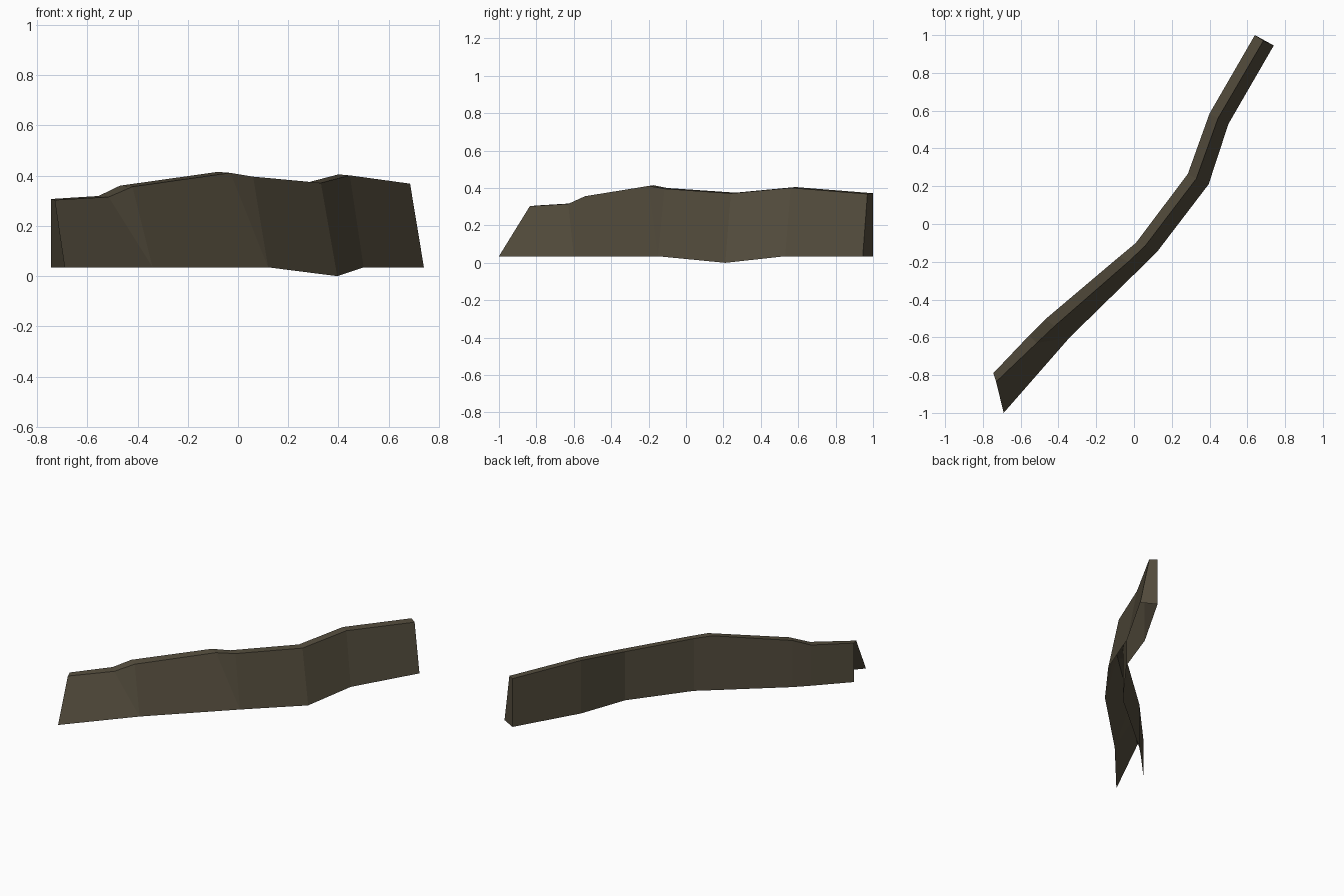
import bpy, bmesh

if "Cube" in bpy.data.objects:
    bpy.data.objects.remove(bpy.data.objects["Cube"])

# Stations along the wall: back edge xy, ridge xy, front foot xyz, top height
stations = [
    ((-.745, -.79), (-.73, -.835), (-.69, -1.0, .035), .307),
    ((-.555, -.59), (-.515, -.63), (-.34, -.60, .035), .319),
    ((-.47, -.505), (-.42, -.54), (-.34, -.60, .035), .360),
    ((-.08, -.175), (-.03, -.20), (.12, -.15, .035), .415),
    ((.01, -.10), (.06, -.115), (.12, -.15, .035), .400),
    ((.285, .265), (.33, .24), (.395, .21, 0.0), .375),
    ((.40, .585), (.445, .56), (.50, .53, .035), .405),
    ((.64, 1.0), (.685, .97), (.74, .945, .035), .372),
]
FOOT = .035

stone = bpy.data.materials.new("dark_olive_stone")
stone.diffuse_color = (.089, .074, .047, 1)
stone.use_nodes = True
stone.node_tree.nodes["Principled BSDF"].inputs["Base Color"].default_value = stone.diffuse_color

bm = bmesh.new()
rows = []
for back, ridge, front, top in stations:
    rows.append([bm.verts.new(p) for p in (
        (*back, FOOT), (*back, top), (*ridge, top - .004), front)])

# Back wall, narrow top and sloping front; underside and near end stay open
for a, b in zip(rows, rows[1:]):
    for i in range(3):
        bm.faces.new((a[i], a[i + 1], b[i + 1], b[i]))
# Closed far end
bm.faces.new(rows[-1])

# Shared front feet become fans
bmesh.ops.remove_doubles(bm, verts=bm.verts, dist=.0005)
bmesh.ops.recalc_face_normals(bm, faces=bm.faces)
# Make sure the top faces up
bm.normal_update()
if sum(f.normal.z * f.calc_area() for f in bm.faces) < 0:
    bmesh.ops.reverse_faces(bm, faces=bm.faces)

mesh = bpy.data.meshes.new("winding_wall")
bm.to_mesh(mesh)
bm.free()
mesh.materials.append(stone)
bpy.context.collection.objects.link(bpy.data.objects.new("winding_wall", mesh))
